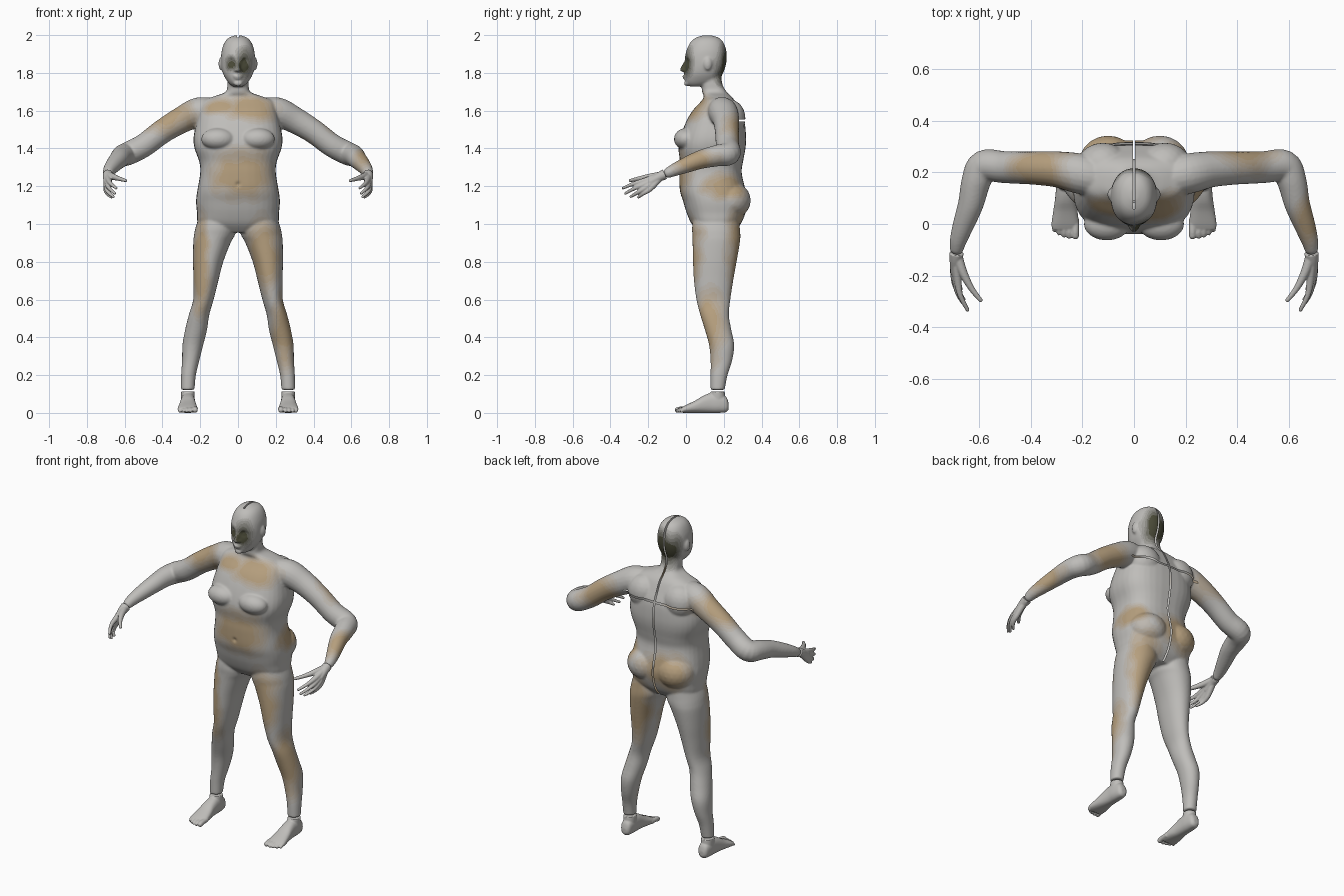
import bpy, bmesh, math
from mathutils import Vector, Matrix, noise

X, Y, Z = Vector((1, 0, 0)), Vector((0, 1, 0)), Vector((0, 0, 1))


def dense(rows, n=4):
    """Catmull-Rom interpolation of rows of numbers."""
    out = []
    for i in range(len(rows) - 1):
        a, b, c, d = rows[max(i - 1, 0)], rows[i], rows[i + 1], rows[min(i + 2, len(rows) - 1)]
        for k in range(n):
            t = k / n
            out.append([0.5 * (2 * q + (r - p) * t + (2 * p - 5 * q + 4 * r - s) * t * t
                               + (3 * q - p - 3 * r + s) * t ** 3) for p, q, r, s in zip(a, b, c, d)])
    return out + [list(rows[-1])]


def ring(c, u, v, e=2.0, n=36):
    pts = []
    for i in range(n):
        co, si = math.cos(2 * math.pi * i / n), math.sin(2 * math.pi * i / n)
        pts.append(c + u * math.copysign(abs(co) ** (2 / e), co) + v * math.copysign(abs(si) ** (2 / e), si))
    return pts


def loft(bm, rings):
    loops = [[bm.verts.new(p) for p in r] for r in rings]
    n = len(loops[0])
    faces = [bm.faces.new((a[i], a[(i + 1) % n], b[(i + 1) % n], b[i]))
             for a, b in zip(loops, loops[1:]) for i in range(n)]
    faces += [bm.faces.new(loops[0]), bm.faces.new(loops[-1])]
    bmesh.ops.recalc_face_normals(bm, faces=faces)


def column(bm, rows, s=1, e=2.0):
    """Rows: z, centre x, half width, front y, back y."""
    loft(bm, [ring(Vector((s * cx, (f + b) / 2, z)), X * w, Y * (b - f) / 2, e)
              for z, cx, w, f, b in dense(rows)])


def tube(bm, rows, s=1, n=4):
    """Rows: x, y, z, radius; rounded tip."""
    d = dense([(s * x, y, z, r) for x, y, z, r in rows], n)
    p = [Vector(q[:3]) for q in d]
    rings = []
    for i, q in enumerate(d):
        t = (p[min(i + 1, len(p) - 1)] - p[max(i - 1, 0)]).normalized()
        u = t.cross(Z).normalized()
        rings.append(ring(p[i], u * q[3], u.cross(t) * q[3], 2, 20))
    loft(bm, rings)
    blob(bm, p[-1], [d[-1][3]] * 3)


def blob(bm, c, r):
    bmesh.ops.create_icosphere(bm, subdivisions=3, radius=1,
                               matrix=Matrix.Translation(Vector(c)) @ Matrix.Diagonal((*r, 1)))


# Patchy skin: grey to tan, and grey to dark olive
def mix(a, b, t):
    return (*[p + (q - p) * t for p, q in zip(a, b)], 1)


GREY, TAN, OLIVE = (.52, .51, .49), (.47, .35, .21), (.07, .07, .04)
MATS = []
for tone, label in ((TAN, "tan_skin"), (OLIVE, "olive_skin")):
    for k in range(6):
        m = bpy.data.materials.new(f"{label}_{k}")
        m.diffuse_color = mix(GREY, tone, k / 5)
        MATS.append(m)
TAN_SPOTS = [(.03, -.05, 1.26, .22, .12, .15), (.08, .04, 1.62, .17, .13, .09), (-.1, .04, 1.63, .12, .1, .06),
             (.13, .05, .84, .11, .12, .22), (.25, .12, .45, .08, .1, .25), (-.2, .06, .78, .06, .12, .3),
             (-.36, .2, 1.56, .2, .13, .1), (.67, .03, 1.33, .07, .16, .08), (-.1, .32, 1.14, .2, .1, .13),
             (.15, .28, .84, .12, .1, .3), (.4, .28, 1.48, .18, .1, .12), (.2, .22, 1.2, .1, .15, .08)]
OLIVE_SPOTS = [(.04, -.02, 1.86, .06, .08, .1), (-.045, -.01, 1.85, .05, .05, .05), (0, .21, 1.84, .12, .08, .12)]


def weight(c, spots):
    w = 0
    for x, y, z, a, b, d in spots:
        k = ((c.x - x) / a) ** 2 + ((c.y - y) / b) ** 2 + ((c.z - z) / d) ** 2
        if k < 1.6:
            w = max(w, 1.5 * (1.15 - math.sqrt(k)))
    return w


def finish(name, bm, voxel, smooth, after=None):
    """Fuse the overlapping pieces into one skin, smooth, refine and colour it."""
    me = bpy.data.meshes.new(name)
    bm.to_mesh(me)
    bm.free()
    ob = bpy.data.objects.new(name, me)
    bpy.context.collection.objects.link(ob)
    r = ob.modifiers.new("fuse", 'REMESH')
    r.mode, r.voxel_size = 'VOXEL', voxel
    sm = ob.modifiers.new("soften", 'SMOOTH')
    sm.factor, sm.iterations = 0.5, smooth
    me = bpy.data.meshes.new_from_object(ob.evaluated_get(bpy.context.evaluated_depsgraph_get()))
    ob.modifiers.clear()
    ob.data = me
    if after:
        b = bmesh.new()
        b.from_mesh(me)
        after(b)
        b.to_mesh(me)
        b.free()
    me.materials.clear()
    for m in MATS:
        me.materials.append(m)
    for p in me.polygons:
        c = p.center
        n = 0.35 * noise.noise(c * 14)
        t, o = weight(c, TAN_SPOTS), weight(c, OLIVE_SPOTS)
        base, w = (6, o) if o > t else (0, t)
        p.material_index = base + (max(0, min(5, round(5 * (w + n)))) if w > 0 else 0)
        p.use_smooth = True


# Body: torso, head, arms and legs
bm = bmesh.new()
column(bm, [(1.84, 0, .05, .10, .19), (1.75, 0, .056, .085, .19), (1.70, 0, .065, .085, .215),
            (1.675, 0, .13, .095, .24), (1.65, 0, .19, .08, .26), (1.60, 0, .205, .035, .285),
            (1.54, 0, .22, 0, .31), (1.46, 0, .235, -.03, .318), (1.40, 0, .23, -.04, .315),
            (1.33, 0, .205, -.032, .302), (1.27, 0, .20, -.035, .295), (1.18, 0, .215, -.033, .315),
            (1.12, 0, .222, -.015, .325), (1.06, 0, .217, .003, .315), (1.0, 0, .21, .03, .29),
            (.955, 0, .15, .07, .25)], e=2.6)
column(bm, [(1.999, 0, .015, .09, .135), (1.985, 0, .05, .05, .175), (1.96, 0, .072, .022, .199),
            (1.92, 0, .086, .003, .213), (1.88, 0, .09, -.006, .216), (1.85, 0, .09, -.004, .213),
            (1.82, 0, .086, -.006, .205), (1.79, 0, .077, -.008, .192), (1.76, 0, .06, -.006, .172),
            (1.74, 0, .043, .003, .14), (1.728, 0, .025, .02, .10)], e=2.15)
tube(bm, [(0, .01, 1.872, .008), (0, -.008, 1.845, .010), (0, -.02, 1.818, .013)])
blob(bm, (0, -.008, 1.783), (.026, .012, .006))
blob(bm, (0, -.006, 1.772), (.022, .012, .006))
blob(bm, (0, .004, 1.744), (.025, .016, .014))
for s in (1, -1):
    blob(bm, (s * .013, -.01, 1.813), (.01, .012, .008))
    blob(bm, (s * .091, .115, 1.848), (.012, .022, .034))
    blob(bm, (s * .105, .0, 1.45), (.09, .064, .058))
    blob(bm, (s * .1, .235, 1.125), (.115, .108, .10))
    blob(bm, (s * .12, .23, 1.56), (.10, .085, .10))
    tube(bm, [(.13, .175, 1.595, .07), (.21, .195, 1.592, .078), (.30, .212, 1.55, .07),
              (.40, .217, 1.49, .064), (.50, .22, 1.415, .062), (.582, .225, 1.373, .062),
              (.612, .165, 1.362, .057), (.632, .08, 1.342, .05), (.66, 0, 1.312, .042),
              (.68, -.06, 1.287, .034), (.687, -.092, 1.272, .028)], s, 5)
    column(bm, [(1.04, .115, .09, .04, .28), (.98, .118, .107, .032, .285), (.94, .125, .108, .034, .288),
                (.90, .138, .099, .035, .285), (.80, .158, .08, .037, .268), (.70, .17, .066, .042, .25),
                (.60, .183, .054, .055, .235), (.52, .206, .054, .075, .227), (.44, .222, .058, .10, .24),
                (.36, .239, .055, .122, .255), (.28, .25, .046, .13, .245), (.20, .262, .039, .13, .22),
                (.122, .266, .036, .13, .205)], s, 2.1)


def body_details(b):
    # Dents for eye sockets, mouth corners and navel, with raised eyeballs
    dents = [(s * .036, -.005, 1.862, .017, .013) for s in (1, -1)]
    dents += [(s * .036, -.005, 1.858, .008, -.006) for s in (1, -1)] + [(0, -.035, 1.21, .012, .008)]
    for v in b.verts:
        if v.co.y < .04:
            for x, y, z, r, d in dents:
                k = ((v.co.x - x) ** 2 + (v.co.z - z) ** 2) / r ** 2
                if k < 6:
                    v.co.y += d * math.exp(-k)
    # Open seams down the spine and across the shoulder blades
    g = .0045
    for co, no in (((g, 0, 0), X), ((-g, 0, 0), X), ((0, 0, 1.543), Z), ((0, 0, 1.552), Z)):
        bmesh.ops.bisect_plane(b, geom=b.verts[:] + b.edges[:] + b.faces[:], plane_co=co, plane_no=no, dist=1e-5)
    cut = []
    for f in b.faces:
        c = f.calc_center_median()
        spine = abs(c.x) < g and c.z > .96 and (c.y > .13 or c.z > 1.97 and c.y > .06)
        blades = 1.543 < c.z < 1.552 and c.y > .24 and abs(c.x) < .24
        if spine or blades:
            cut.append(f)
    bmesh.ops.delete(b, geom=cut, context='FACES')


finish("body", bm, .006, 8, body_details)

for s, side in ((1, "left"), (-1, "right")):
    # Hand: every finger runs from the wrist, fused into a palm
    bm = bmesh.new()
    tube(bm, [(.688, -.112, 1.263, .028), (.69, -.14, 1.25, .025), (.692, -.185, 1.223, .02)], s)
    for base, mid, tip in (((.683, -.222, 1.228), (.672, -.28, 1.212), (.645, -.333, 1.190)),
                           ((.690, -.216, 1.212), (.682, -.27, 1.190), (.652, -.320, 1.162)),
                           ((.696, -.205, 1.198), (.688, -.25, 1.170), (.660, -.292, 1.145)),
                           ((.698, -.188, 1.188), (.692, -.225, 1.162), (.670, -.252, 1.142))):
        tube(bm, [(.69, -.13, 1.255, .02), (*base, .015), (*mid, .0105), (*tip, .0075)], s)
    tube(bm, [(.683, -.13, 1.258, .02), (.662, -.19, 1.25, .017), (.63, -.25, 1.24, .012),
              (.595, -.295, 1.23, .0085)], s)
    finish(f"{side}_hand", bm, .0035, 3)

    # Foot: instep rings along y, an ankle stub and five toes
    bm = bmesh.new()
    rows = [(.226, .264, .014, .02, .05), (.212, .264, .03, .004, .085), (.17, .265, .037, 0, .105),
            (.13, .265, .038, 0, .105), (.09, .266, .041, 0, .09), (.05, .266, .047, 0, .066),
            (0, .267, .053, 0, .042), (-.022, .267, .05, .001, .03)]
    loft(bm, [ring(Vector((s * cx, y, (lo + hi) / 2)), X * w, Z * (hi - lo) / 2, 2.4)
              for y, cx, w, lo, hi in dense(rows)])
    column(bm, [(.03, .265, .034, .12, .21), (.08, .265, .036, .125, .208), (.113, .266, .036, .13, .205)], s)
    for x, y, r in ((.227, -.045, .0145), (.251, -.047, .0105), (.271, -.043, .010),
                    (.290, -.035, .0095), (.308, -.023, .009)):
        tube(bm, [(x, .02, .022, r), (x, y + .02, .02, r), (x, y, r + .001, r)], s)
    finish(f"{side}_foot", bm, .004, 3)
